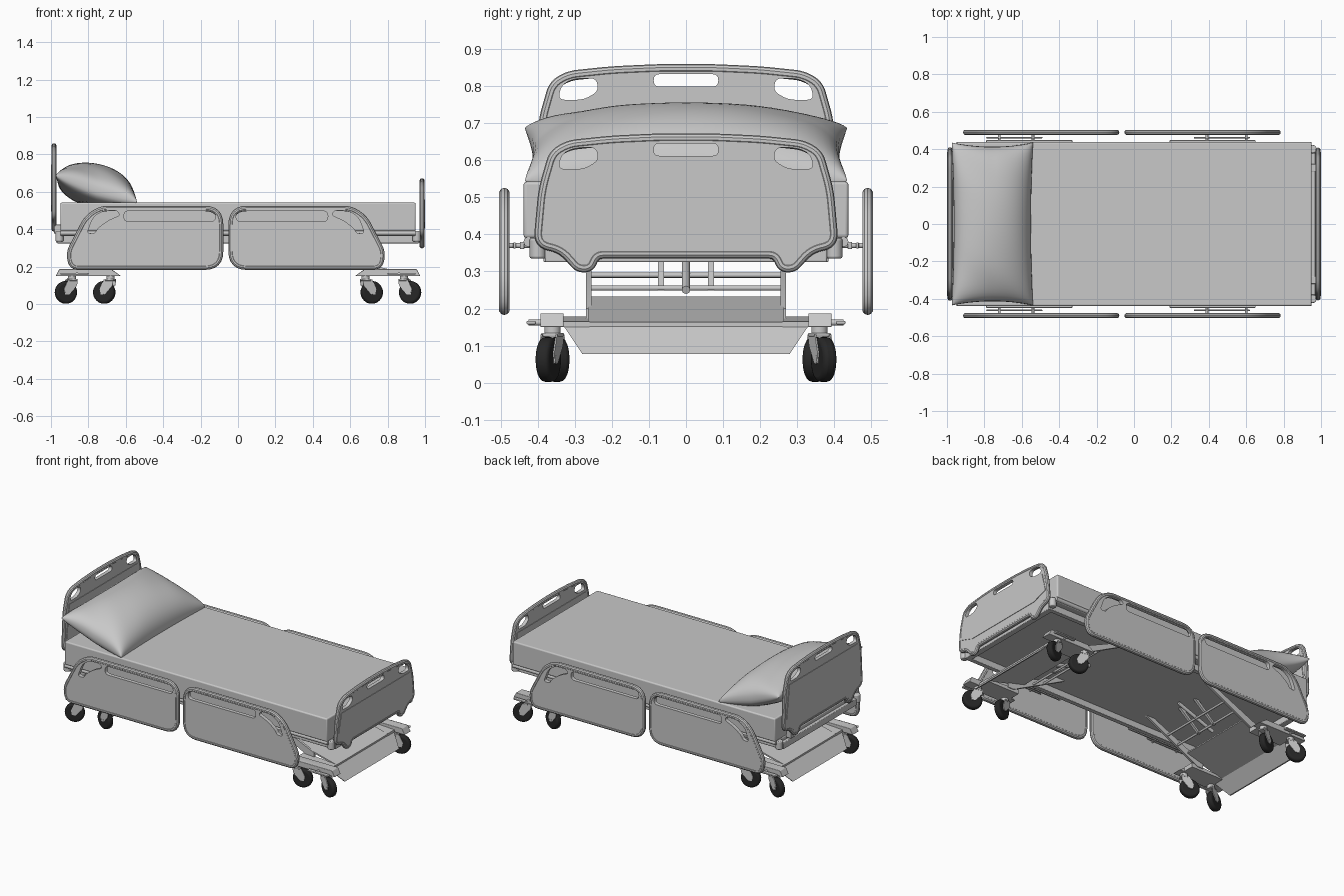
import bpy, bmesh, math
from mathutils import Vector, Matrix

if "Cube" in bpy.data.objects:
    bpy.data.objects.remove(bpy.data.objects["Cube"])


def material(name, v):
    m = bpy.data.materials.new(name)
    m.diffuse_color = (*v, 1)
    m.use_nodes = True
    m.node_tree.nodes["Principled BSDF"].inputs["Base Color"].default_value = m.diffuse_color
    return m


GREY = material("light grey", (0.58, 0.58, 0.58))
BLACK = material("black rubber", (0.02, 0.02, 0.02))
FRONT = Matrix(((1, 0, 0, 0), (0, 0, -1, 0), (0, 1, 0, 0), (0, 0, 0, 1)))  # xy -> xz
SIDE = Matrix(((0, 0, 1, 0), (1, 0, 0, 0), (0, 1, 0, 0), (0, 0, 0, 1)))    # xy -> yz


def finish(bm, name, mat=GREY, bevel=0, angle=35):
    me = bpy.data.meshes.new(name)
    bmesh.ops.recalc_face_normals(bm, faces=bm.faces)
    bm.to_mesh(me)
    bm.free()
    ob = bpy.data.objects.new(name, me)
    bpy.context.collection.objects.link(ob)
    me.materials.append(mat)
    if bevel:
        mod = ob.modifiers.new("round", 'BEVEL')
        mod.width, mod.segments = bevel, 3
    smooth(ob, angle)
    return ob


def smooth(ob, angle=35):
    bpy.ops.object.select_all(action='DESELECT')
    ob.select_set(True)
    bpy.context.view_layer.objects.active = ob
    bpy.ops.object.shade_smooth_by_angle(angle=math.radians(angle))


def box(name, lo, hi, bevel=0, mat=GREY):
    bm = bmesh.new()
    bmesh.ops.create_cube(bm, size=1)
    for v in bm.verts:
        v.co = Vector((lo[i] + (v.co[i] + .5) * (hi[i] - lo[i]) for i in range(3)))
    return finish(bm, name, mat, bevel)


def rod(name, p, q, r, mat=GREY, bevel=0, seg=20):
    p, q = Vector(p), Vector(q)
    d = q - p
    bm = bmesh.new()
    bmesh.ops.create_cone(bm, cap_ends=True, segments=seg, radius1=r, radius2=r, depth=d.length,
                          matrix=Matrix.Translation((p + q) / 2) @ d.to_track_quat('Z', 'Y').to_matrix().to_4x4())
    return finish(bm, name, mat, bevel)


def prism(name, pts, y0, y1, mat=GREY, bevel=0):
    """xz profile extruded along y"""
    bm = bmesh.new()
    f = bm.faces.new([bm.verts.new((x, y0, z)) for x, z in pts])
    ext = bmesh.ops.extrude_face_region(bm, geom=[f])
    bmesh.ops.translate(bm, vec=(0, y1 - y0, 0),
                        verts=[v for v in ext["geom"] if isinstance(v, bmesh.types.BMVert)])
    return finish(bm, name, mat, bevel)


def rounded(pts, r, n=6):
    """round every corner of a closed outline"""
    out = []
    for i, p in enumerate(pts):
        p, a, b = Vector(p), Vector(pts[i - 1]), Vector(pts[(i + 1) % len(pts)])
        k = min(r, (a - p).length * .47, (b - p).length * .47)
        s, e = p + (a - p).normalized() * k, p + (b - p).normalized() * k
        for j in range(n + 1):
            t = j / n
            out.append(s * (1 - t) ** 2 + p * 2 * t * (1 - t) + e * t * t)
    return out


def curve(name, loops, matrix, extrude=0, tube=0):
    cu = bpy.data.curves.new(name, 'CURVE')
    cu.dimensions = '3D' if tube else '2D'
    if not tube:
        cu.fill_mode = 'BOTH'
    cu.extrude, cu.bevel_depth, cu.bevel_resolution = extrude, tube, 3
    for pts in loops:
        sp = cu.splines.new('POLY')
        sp.points.add(len(pts) - 1)
        for q, p in zip(sp.points, pts):
            q.co = (p[0], p[1], 0, 1)
        sp.use_cyclic_u = True
    ob = bpy.data.objects.new(name, cu)
    bpy.context.collection.objects.link(ob)
    ob.matrix_world = matrix
    cu.materials.append(GREY)
    bpy.ops.object.select_all(action='DESELECT')
    ob.select_set(True)
    bpy.context.view_layer.objects.active = ob
    bpy.ops.object.convert(target='MESH')
    smooth(bpy.context.view_layer.objects.active)


def sym(half):
    return half + [(-y, z) for y, z in reversed(half)]


# mattress, deck and frame
box("mattress", (-.95, -.438, .39), (.95, .438, .542), .008)
box("deck", (-.95, -.425, .365), (.95, .425, .392), .006)
for s in (-1, 1):
    box("frame_side", (-.95, s * .37 - .015, .325), (.95, s * .37 + .015, .368), .004)
    box("frame_end", (s * .95 - .02, -.38, .325), (s * .95 + .02, .38, .368), .004)
    rod("deck_rim", (-.95, s * .425, .38), (.95, s * .425, .38), .013)
    for e in (-1, 1):
        rod("corner_bumper", (e * .955, s * .40, .335), (e * .955, s * .40, .39), .022, bevel=.006)

# head and foot boards: plate with grip holes, rounded rim, raised panel
for name, x, up, low in (("headboard", -.984, .187, .09), ("footboard", .984, 0, 0)):
    top = [(.07, .659), (.20, .653), (.315, .641), (.357, .617), (.385, .52)]
    bot = [(.398, .376), (.335, .362), (.29, .311), (.26, .311), (.243, .348)]
    outline = rounded(sym([(y, z + up) for y, z in top] + [(y, z + low) for y, z in bot]), .035)
    slot = rounded(sym([(.087, .645 + up), (.087, .612 + up)]), .02)
    grip = [(.242, .634), (.30, .634), (.335, .617), (.346, .576), (.275, .576), (.236, .60)]
    holes = [slot] + [rounded([(s * y, z + up) for y, z in grip], .022) for s in (-1, 1)]
    m = Matrix.Translation((x, 0, 0)) @ SIDE
    curve(name, [outline] + holes, m, extrude=.0115)
    curve(name + "_rim", [outline], m, tube=.0135)
    panel = sym([(.355, .56 + up), (.385, .44 + low), (.28, .405 + low)])
    curve(name + "_panel", [panel], m, extrude=.0145)
    for s in (-1, 1):
        box(name + "_mount", (min(x, x * .95), s * .3 - .02, .34 + low * .4),
            (max(x, x * .95), s * .3 + .02, .37 + low * .6), .004)

# side rails, one profile mirrored to foot end and far side
rail = [(-.093, .511), (-.735, .511), (-.81, .46), (-.905, .275), (-.89, .197), (-.80, .197), (-.093, .197)]
rail_slot = [(-.61, .497), (-.12, .497), (-.12, .442), (-.61, .442)]
rail_grip = [(-.807, .378), (-.775, .465), (-.72, .499), (-.645, .499), (-.632, .475),
             (-.70, .445), (-.75, .405), (-.765, .378)]
for name, f in (("head_rail", lambda x: x), ("foot_rail", lambda x: -.13 - x)):
    outer = rounded([(f(x), z) for x, z in rail], .085)
    holes = [rounded([(f(x), z) for x, z in rail_slot], .035),
             rounded([(f(x), z) for x, z in rail_grip], .03)]
    for s in (-1, 1):
        m = Matrix.Translation((0, s * .49, 0)) @ FRONT
        curve(name, [outer] + holes, m, extrude=.0125)
        curve(name + "_rim", [outer], m, tube=.0145)

# rail brackets and pins
for s in (-1, 1):
    for a, pins in ((-.79, (-.72, -.54)), (.19, (.39, .60))):
        y = sorted((s * .436, s * .448))
        box("rail_bracket", (a, y[0], .36), (a + .46, y[1], .38), .003)
        b = pins[0] - .07
        y = sorted((s * .458, s * .466))
        box("rail_link", (b, y[0], .362), (b + .30, y[1], .378), .003)
        for p in pins:
            rod("rail_pin", (p, s * .42, .37), (p, s * .485, .37), .007)

# pillow: two puffed sheets meeting at a seam, leaning on the headboard
bm = bmesh.new()
N = 32
for side in (1, -1):
    g = []
    for i in range(N + 1):
        for j in range(N + 1):
            a, b = -math.cos(math.pi * i / N), -math.cos(math.pi * j / N)
            t = max(0, 1 - a * a) ** .42 * max(0, 1 - b * b) ** .38
            a2 = a * (1 - .05 * (1 - b * b))
            x = -.757 + .217 * a2
            z0 = .603 - .058 * a2 + .025 * b * b * max(0, -a)
            wrinkle = .006 * t * math.sin(9 * b + 4 * a) * b * b
            z = z0 + ((.148 + .02 * a) * t + wrinkle if side > 0 else -.10 * t)
            g.append(bm.verts.new((x, .435 * b * (1 - .05 * (1 - a * a)), max(z, .538 - .01 * a2))))
    for i in range(N):
        for j in range(N):
            k = i * (N + 1) + j
            bm.faces.new((g[k], g[k + 1], g[k + N + 2], g[k + N + 1]))
bmesh.ops.remove_doubles(bm, verts=bm.verts, dist=.0003)
finish(bm, "pillow", angle=70)

# wheeled base at each end
for e in (-1, 1):
    # sloping cover sheet
    prism("base_cover", [(e * .90, .163), (e * .62, .232), (e * .62, .224), (e * .90, .152)], -.265, .265)
    # trapezoid end lip, slanting outwards
    bm = bmesh.new()
    vs = [bm.verts.new((e * x, y, z)) for x, y, z in
          ((.89, -.335, .16), (.89, .335, .16), (.97, .28, .078), (.97, -.28, .078))]
    lip = bm.faces.new(vs)
    ext = bmesh.ops.extrude_face_region(bm, geom=[lip])
    bmesh.ops.translate(bm, vec=(-e * .008, 0, 0),
                        verts=[v for v in ext["geom"] if isinstance(v, bmesh.types.BMVert)])
    finish(bm, "base_end_lip")
    for s in (-1, 1):
        y = sorted((s * .26, s * .335))
        prism("base_wing", [(e * .66, .15), (e * .66, .178), (e * .90, .165), (e * .90, .15)], *y)
        # lift legs
        prism("lift_leg", [(e * .74, .165), (e * .74, .20), (e * .36, .37), (e * .30, .37), (e * .70, .165)],
              s * .255, s * .27)
        prism("actuator_bracket", [(e * .56, .248), (e * .54, .248), (e * .40, .365), (e * .43, .365)],
              s * .06, s * .076)
        # caster carrier and brake pedal
        prism("caster_carrier", [(e * .625, .15), (e * .68, .187), (e * .955, .187), (e * .975, .15)],
              s * .33, s * .393, bevel=.003)
        rod("brake_axle", (e * .86, s * .38, .162), (e * .86, s * .425, .162), .008)
        y = sorted((s * .405, s * .43))
        box("brake_pedal", (min(e * .80, e * .95), y[0], .157), (max(e * .80, e * .95), y[1], .167), .004)
        # casters swivelled about their stems: one wheel between two fork plates
        for wx, turn in ((.717, -19), (.922, 19)):
            cx, cy, sx = e * wx, s * .36, e * (wx - .035)
            parts = [rod("caster_stem", (sx, cy, .125), (sx, cy, .152), .022),
                     rod("caster_hub", (cx, cy - .024, .063), (cx, cy + .024, .063), .012),
                     rod("caster_wheel", (cx, cy - .019, .0625), (cx, cy + .019, .0625),
                         .0605, BLACK, bevel=.012, seg=32),
                     box("caster_crown", (sx - .024, cy - .025, .124), (sx + .024, cy + .025, .134), .003)]
            for k in (-1, 1):
                parts.append(prism("caster_fork", [(sx - e * .024, .13), (sx + e * .03, .13), (cx + e * .018, .08),
                                                   (cx + e * .012, .052), (cx - e * .012, .052),
                                                   (sx - e * .02, .10)],
                                   cy + k * .0195, cy + k * .0235))
            piv = Matrix.Translation((sx, cy, 0))
            for ob in parts:
                ob.data.transform(piv @ Matrix.Rotation(math.radians(turn * s * e), 4, 'Z') @ piv.inverted())
    # cross bars and lift actuator
    rod("cross_bar", (e * .55, -.26, .255), (e * .55, .26, .255), .007)
    rod("cross_bar", (e * .47, -.26, .29), (e * .47, .26, .29), .007)
    rod("lift_actuator", (e * .60, 0, .25), (e * .34, 0, .345), .011)
